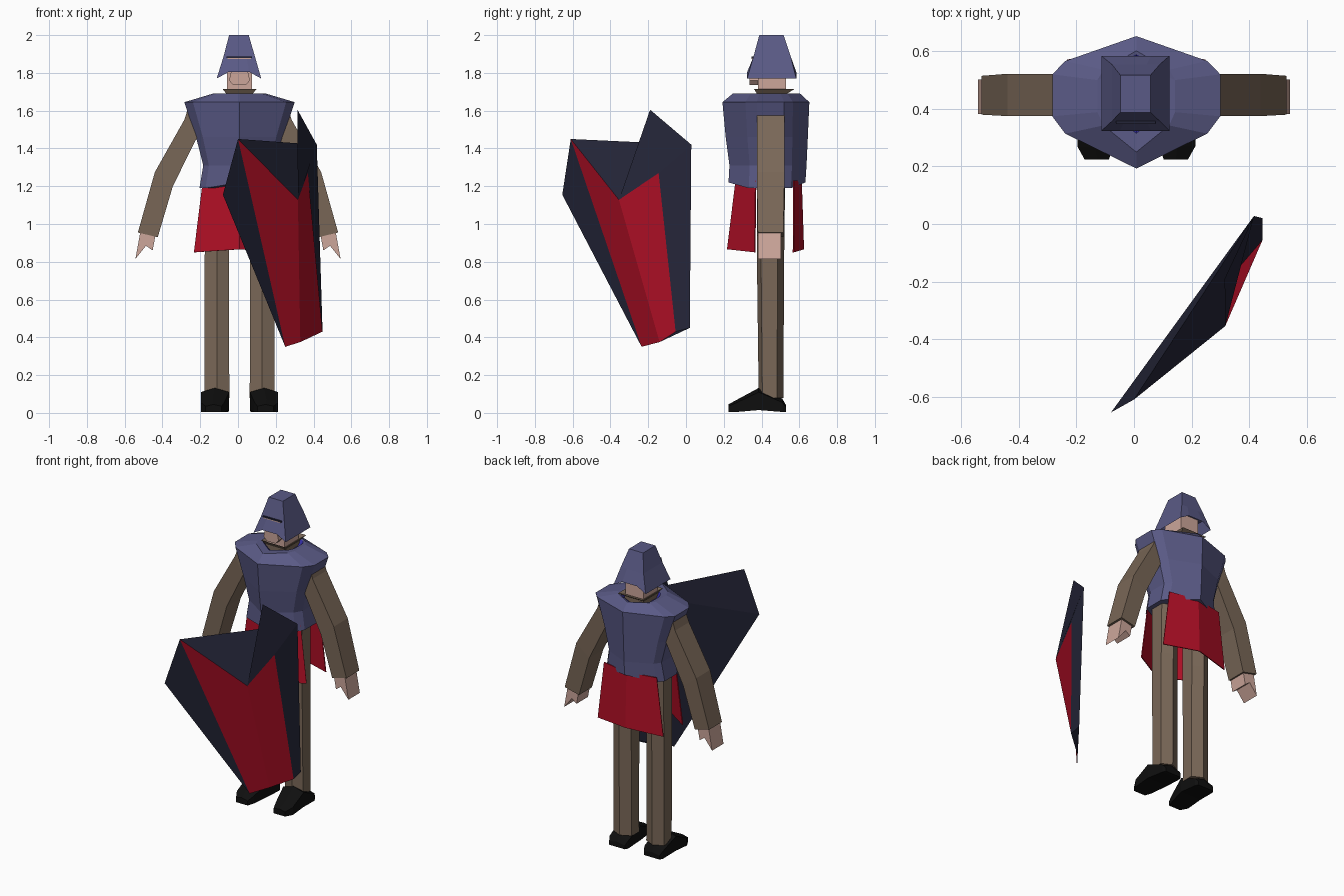
import bpy, bmesh, math
from mathutils import Vector

if "Cube" in bpy.data.objects:
    bpy.data.objects.remove(bpy.data.objects["Cube"])


def mat(name, r, g, b):
    lin = lambda c: ((c / 255 + 0.055) / 1.055) ** 2.4 if c > 10 else c / 255 / 12.92
    m = bpy.data.materials.new(name)
    m.diffuse_color = (lin(r), lin(g), lin(b), 1)
    m.use_nodes = True
    m.node_tree.nodes["Principled BSDF"].inputs["Base Color"].default_value = m.diffuse_color
    return m


STEEL = mat("steel_blue", 90, 90, 134)
BROWN = mat("brown_cloth", 121, 103, 87)
RED = mat("red", 178, 15, 38)
NAVY = mat("dark_navy", 36, 37, 56)
BLACK = mat("black", 15, 15, 15)
SKIN = mat("skin", 204, 166, 154)
ROYAL = mat("royal_blue", 52, 46, 165)
CX = 0.008  # body centre line


def build(name, verts, faces, mats, idx=None):
    bm = bmesh.new()
    vs = [bm.verts.new(v) for v in verts]
    for i, f in enumerate(faces):
        face = bm.faces.new([vs[k] for k in f])
        face.material_index = idx[i] if idx else 0
    bmesh.ops.recalc_face_normals(bm, faces=bm.faces)
    me = bpy.data.meshes.new(name)
    bm.to_mesh(me)
    bm.free()
    for m in mats:
        me.materials.append(m)
    ob = bpy.data.objects.new(name, me)
    bpy.context.collection.objects.link(ob)
    return ob


def loft(name, rings, mats, band_mat=None):
    """Skin equal-length rings and cap both ends; band_mat gives a material per band."""
    n = len(rings[0])
    verts = [v for r in rings for v in r]
    faces, idx = [], []
    for b in range(len(rings) - 1):
        for i in range(n):
            j = (i + 1) % n
            faces.append((b * n + i, b * n + j, b * n + n + j, b * n + n + i))
            idx.append(band_mat[b] if band_mat else 0)
    faces += [tuple(range(n)), tuple(range(len(verts) - n, len(verts)))]
    idx += [idx[0], idx[-1]]
    return build(name, verts, faces, mats, idx)


def rect(x0, x1, y0, y1, z):
    return [(x0, y0, z), (x1, y0, z), (x1, y1, z), (x0, y1, z)]


# Tunic: ten-sided body with pointed chest and back
HALF = [(0, 0), (0.845, 0.263), (1, 0.394), (1, 0.711), (0.845, 0.812), (0, 1)]


def tunic_ring(z, w, y0, y1, lift=0):
    pts = [(CX + w * a, y0 + (y1 - y0) * t, z + (lift if a == 0 else 0)) for a, t in HALF]
    left = [(2 * CX - x, y, zz) for x, y, zz in pts[-2:0:-1]]
    return pts + left


loft("tunic", [
    tunic_ring(1.19, 0.212, 0.225, 0.632, 0.03),
    tunic_ring(1.31, 0.192, 0.23, 0.638),
    tunic_ring(1.46, 0.23, 0.21, 0.645),
    tunic_ring(1.645, 0.292, 0.193, 0.653),
    tunic_ring(1.692, 0.135, 0.25, 0.602),
    tunic_ring(1.69, 0.11, 0.315, 0.59),
    tunic_ring(1.66, 0.09, 0.35, 0.55),
], [STEEL, ROYAL], [0, 0, 0, 0, 0, 1])

# Neck collar
loft("collar", [
    rect(CX - 0.07, CX + 0.07, 0.375, 0.535, 1.65),
    rect(CX - 0.07, CX + 0.07, 0.375, 0.535, 1.69),
    rect(CX - 0.09, CX + 0.09, 0.36, 0.575, 1.715),
    rect(CX - 0.065, CX + 0.065, 0.38, 0.53, 1.7),
], [BROWN])

# Head and jutting face
loft("head", [rect(CX - 0.066, CX + 0.066, 0.38, 0.53, z) for z in (1.68, 1.86)], [SKIN])
loft("face", [
    [(CX + 0.055 * x, y, z) for x, z in
     ((-0.6, 1.735), (0.6, 1.735), (1, 1.76), (0.8, 1.81), (-0.8, 1.81), (-1, 1.76))]
    for y in (0.335, 0.39)], [SKIN])


# Helmet: four-sided hood arched at the front and back, hollow underneath
def helmet_ring(z, x0, x1, y0, y1, arch=0):
    a, b = x0 + (x1 - x0) * 0.27, x0 + (x1 - x0) * 0.73
    return [(x0, y0, z), (a, y0, z + arch), (b, y0, z + arch), (x1, y0, z),
            (x1, y1, z), (b, y1, z + arch), (a, y1, z + arch), (x0, y1, z)]


loft("helmet", [
    helmet_ring(1.84, -0.085, 0.1, 0.352, 0.56),
    helmet_ring(1.77, -0.113, 0.123, 0.324, 0.584, 0.035),
    helmet_ring(1.885, -0.077, 0.09, 0.357, 0.555),
    helmet_ring(2.0, -0.047, 0.057, 0.388, 0.517),
], [STEEL])

# Eye slit with a dark rim below
loft("eye_slit", [rect(-0.055, 0.068, 0.347, 0.357, z) for z in (1.873, 1.878)], [SKIN])
loft("eye_slit_rim", [rect(-0.062, 0.075, 0.347, 0.358, z) for z in (1.878, 1.886)], [NAVY])

# Skirt panels, each folded along the centre
for name, yc0, ys0, yc1, ys1 in (("skirt_front", 0.265, 0.37, 0.22, 0.365),
                                 ("skirt_back", 0.61, 0.57, 0.622, 0.568)):
    verts = [(CX - 0.193, ys0, 1.23), (CX, yc0, 1.23), (CX + 0.193, ys0, 1.23),
             (CX - 0.24, ys1, 0.85), (CX, yc1, 0.866), (CX + 0.24, ys1, 0.85)]
    ob = build(name, verts, [(0, 1, 4, 3), (1, 2, 5, 4)], [RED])
    sol = ob.modifiers.new("thickness", "SOLIDIFY")
    sol.thickness = 0.006
    sol.offset = 0

for side, s in (("left", 1), ("right", -1)):
    X = lambda v: CX + s * v

    # Trouser legs: six-sided columns
    rings = []
    for z, w, y0, y1 in ((0.08, 0.066, 0.385, 0.515), (0.85, 0.064, 0.375, 0.52),
                         (1.25, 0.062, 0.375, 0.525)):
        d = y1 - y0
        rings.append([(X(0.12 + w * a), y0 + d * t, z) for a, t in
                      ((0, 0), (1, 0.15), (1, 0.75), (0, 1), (-1, 0.75), (-1, 0.15))])
    loft(side + "_leg", rings, [BROWN])

    # Shoes: peaked sections running from toe to heel
    shoe = []
    for y, xi, xo, low, mid, top in ((0.225, 0.095, 0.18, 0.005, 0.035, 0.045),
                                     (0.27, 0.08, 0.205, 0.005, 0.055, 0.07),
                                     (0.385, 0.055, 0.205, 0.015, 0.11, 0.132),
                                     (0.51, 0.06, 0.195, 0.005, 0.055, 0.075),
                                     (0.53, 0.07, 0.185, 0.005, 0.03, 0.04)):
        xm = (xi + xo) / 2
        shoe.append([(X(xi), y, low), (X(xo), y, low), (X(xo), y, mid),
                     (X(xm), y, top), (X(xi), y, mid)])
    loft(side + "_shoe", shoe, [BLACK])

    # Sleeves: box sections at shoulder, upper arm, elbow and wrist
    arm = []
    for (xo, zo), (xi, zi), y0, y1 in (((0.262, 1.62), (0.19, 1.5), 0.38, 0.52),
                                       ((0.285, 1.55), (0.226, 1.44), 0.375, 0.522),
                                       ((0.44, 1.275), (0.345, 1.2), 0.375, 0.522),
                                       ((0.53, 0.955), (0.425, 0.93), 0.38, 0.515)):
        arm.append([(s * xo, y0, zo), (s * xi, y0, zi), (s * xi, y1, zi), (s * xo, y1, zo)])
    loft(side + "_sleeve", arm, [BROWN])

    # Hands: forked mitten shape
    loft(side + "_hand", [
        [(s * x, y, z) for x, z in ((0.515, 0.97), (0.435, 0.95), (0.452, 0.86),
                                    (0.487, 0.885), (0.543, 0.815))]
        for y in (0.382, 0.502)], [SKIN])

# Shield: flat back, ridged red front, raised spike at the top corner
P = {
    "A": (0.0, -0.61, 1.45), "B": (-0.08, -0.655, 1.155), "C": (0.25, -0.235, 0.35),
    "D": (0.33, -0.14, 0.375), "E": (0.447, -0.055, 0.43), "K": (0.447, 0.02, 0.45),
    "F": (0.417, 0.028, 1.42), "G": (0.315, -0.19, 1.605), "H": (0.317, -0.355, 1.128),
    "I": (0.37, -0.145, 1.27),
}
keys = list(P)
shield = ["ABC", "AHDC", "HIED", "IFKE", "HGI", "GFI", "AHF", "GHF",
          "CDEK", "ABF", "BCF", "CKF"]
build("shield", list(P.values()), [tuple(keys.index(c) for c in f) for f in shield],
      [NAVY, RED], [1 if f in ("AHDC", "HIED") else 0 for f in shield])
